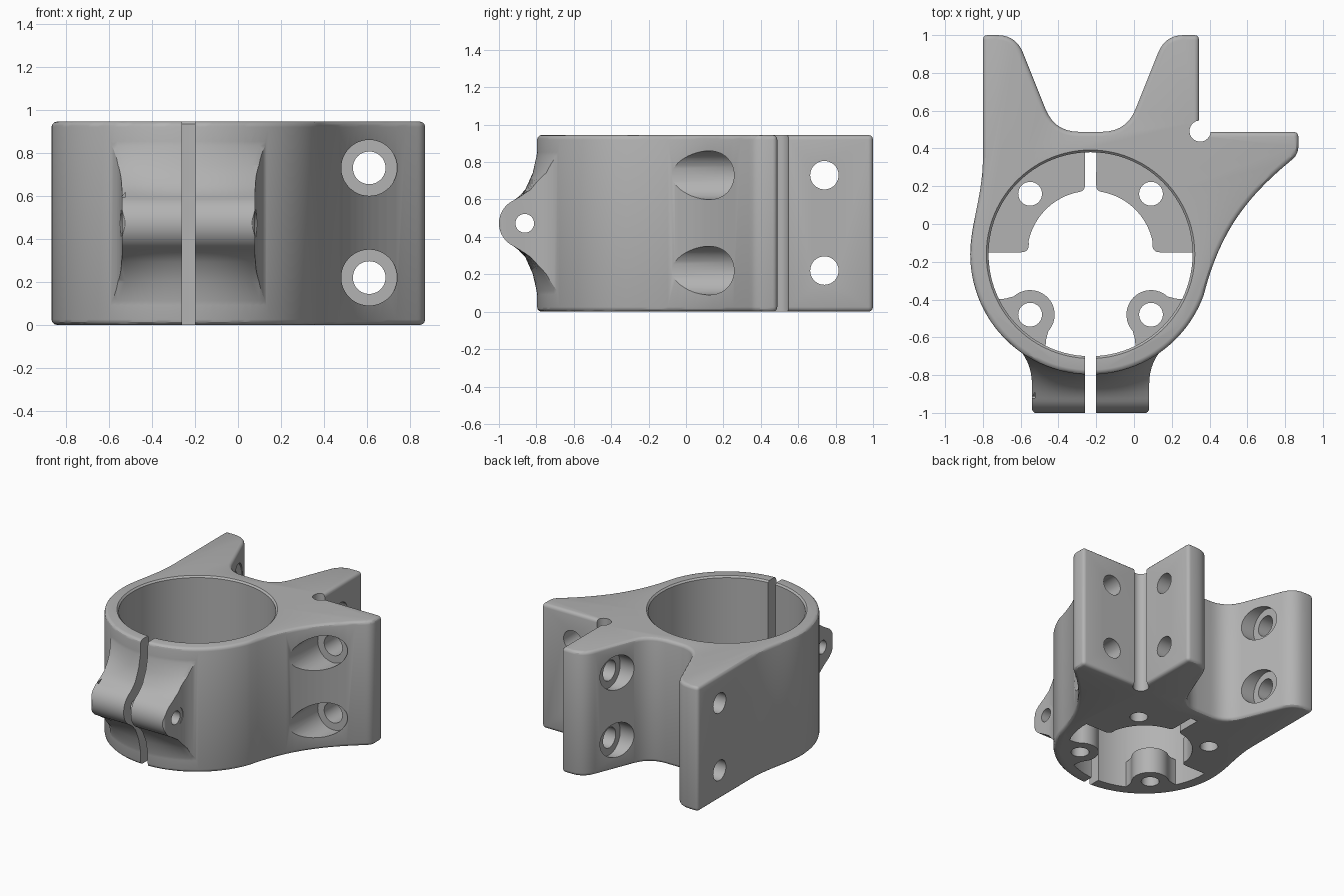
import bpy, bmesh, math
from mathutils import Vector, Matrix
from mathutils.geometry import interpolate_bezier

if "Cube" in bpy.data.objects:
    bpy.data.objects.remove(bpy.data.objects["Cube"])

H = 0.945            # body height
CX, CY = -0.23, -0.16  # bore centre
R_OUT, R_BORE = 0.637, 0.54
FLOOR = 0.2          # flange thickness
HOLE_Z = (0.22, 0.73)

grey = bpy.data.materials.new("machined grey")
grey.use_nodes = True
grey.diffuse_color = (0.45, 0.45, 0.45, 1)
grey.node_tree.nodes["Principled BSDF"].inputs["Base Color"].default_value = (0.45, 0.45, 0.45, 1)


def finish(bm, name):
    bmesh.ops.recalc_face_normals(bm, faces=bm.faces)
    mesh = bpy.data.meshes.new(name)
    bm.to_mesh(mesh)
    bm.free()
    mesh.materials.append(grey)
    ob = bpy.data.objects.new(name, mesh)
    bpy.context.collection.objects.link(ob)
    return ob


def prism(name, pts, z0, z1):
    bm = bmesh.new()
    face = bm.faces.new([bm.verts.new((p[0], p[1], z0)) for p in pts])
    ext = bmesh.ops.extrude_face_region(bm, geom=[face])
    bmesh.ops.translate(bm, vec=(0, 0, z1 - z0),
                        verts=[v for v in ext["geom"] if isinstance(v, bmesh.types.BMVert)])
    return finish(bm, name)


def rod(start, end, r, r2=None, n=48):
    a, b = Vector(start), Vector(end)
    rot = (b - a).to_track_quat("Z", "Y").to_matrix().to_4x4()
    bm = bmesh.new()
    bmesh.ops.create_cone(bm, cap_ends=True, segments=n, radius1=r, radius2=r2 or r,
                          depth=(b - a).length, matrix=Matrix.Translation((a + b) / 2) @ rot)
    return finish(bm, "cutter")


def arc(cx, cy, r, a0, a1, n):
    angles = [math.radians(a0 + (a1 - a0) * i / n) for i in range(n + 1)]
    return [(cx + r * math.cos(a), cy + r * math.sin(a)) for a in angles]


def curve(a, b, c, d, n=16):
    return [tuple(p)[:2] for p in interpolate_bezier(*[Vector((*q, 0)) for q in (a, b, c, d)], n)]


def rounded(pts, n=7):
    """Round every corner given as (x, y, setback)."""
    out = []
    for i, p in enumerate(pts):
        v = Vector(p[:2])
        if len(p) < 3:
            out.append(tuple(v))
            continue
        a = v + (Vector(pts[i - 1][:2]) - v).normalized() * p[2]
        b = v + (Vector(pts[(i + 1) % len(pts)][:2]) - v).normalized() * p[2]
        for k in range(n + 1):
            t = k / n
            out.append(tuple(a * (1 - t) ** 2 + v * 2 * t * (1 - t) + b * t * t))
    return out


def apply(ob, kind, **settings):
    mod = ob.modifiers.new(kind, kind)
    for key, value in settings.items():
        setattr(mod, key, value)
    bpy.ops.object.select_all(action="DESELECT")
    bpy.context.view_layer.objects.active = ob
    ob.select_set(True)
    bpy.ops.object.modifier_apply(modifier=mod.name)


def combine(ob, other, operation="DIFFERENCE"):
    apply(ob, "BOOLEAN", object=other, operation=operation, solver="EXACT")
    bpy.data.objects.remove(other)


def round_edges(ob, width):
    apply(ob, "BEVEL", width=width, segments=3, limit_method="ANGLE", angle_limit=math.radians(35))


# Main body: ring, side wing and two tapered arms
ring = arc(CX, CY, R_OUT, 180, 340, 56)
wing = curve(ring[-1], (0.45, -0.06), (0.58, 0.13), (0.83, 0.335))
left_side = curve((-0.8, 0.35), (-0.8, 0.15), (-0.867, 0), ring[0])
outline = rounded(ring + wing[1:] + [
    (0.87, 0.37, 0.04), (0.87, 0.488), (0.345, 0.488), (0.345, 1.0),
    (0.165, 1.0, 0.1), (-0.04, 0.488, 0.13), (-0.42, 0.488, 0.13),
    (-0.625, 1.0, 0.1), (-0.8, 1.0)] + left_side[:-1])
body = prism("clamp_bracket", outline, 0, H)
round_edges(body, 0.025)

# Clamp lug: nose section blended into the ring, trimmed to a flared plan
tail = [(-0.79, 0.43, 1), (-0.80, 0.36, 1), (-0.82, 0.27, 0.8), (-0.86, 0.18, 0.35),
        (-0.895, 0.143, 0.1)]
nose = [(y, z, 0) for y, z in arc(-0.865, 0, 0.135, 65, 0, 8)]
nose = [(-0.865 - (y + 0.865), z, w) for y, z, w in nose]
half = tail + nose
section = half + [(y, -z, w) for y, z, w in reversed(half[:-1])]
bm = bmesh.new()
rows = []
for i in range(25):
    u = -0.44 + 0.88 * i / 24
    sag = R_OUT - math.sqrt(R_OUT ** 2 - u * u)
    row = [bm.verts.new((CX + u, y + w * sag, H / 2 + z)) for y, z, w in section]
    row += [bm.verts.new((CX + u, -0.5, H / 2 + s * 0.43)) for s in (-1, 1)]
    rows.append(row)
for r0, r1 in zip(rows, rows[1:]):
    for k in range(len(r0)):
        j = (k + 1) % len(r0)
        bm.faces.new((r0[k], r0[j], r1[j], r1[k]))
bm.faces.new(rows[0])
bm.faces.new(rows[-1])
lug = finish(bm, "clamp_lug")
flare = curve((0.43, -0.6), (0.35, -0.69), (0.31, -0.74), (0.31, -0.86), 10)
side = flare + arc(0.285, -0.977, 0.025, 0, -90, 4)
plan = [(CX + u, y) for u, y in side] + [(CX - u, y) for u, y in reversed(side)]
combine(lug, prism("trim", plan, -0.1, H + 0.1), "INTERSECT")
combine(body, lug, "UNION")

# Bore with a fine edge break, and the clamp slit
combine(body, rod((CX, CY, -0.1), (CX, CY, H + 0.1), R_BORE, n=96))
combine(body, rod((CX, CY, H - 0.012), (CX, CY, H + 0.012), R_BORE, R_BORE + 0.024, n=96))
slit = [(CX - 0.03, -1.2), (CX + 0.03, -1.2), (CX + 0.03, -0.5), (CX - 0.03, -0.5)]
combine(body, prism("slit", slit, -0.1, H + 0.1))

# Clamp screw hole with spot faces on the flares
combine(body, rod((-1, -0.862, H / 2), (0.6, -0.862, H / 2), 0.05, n=32))
for s in (-1, 1):
    combine(body, rod((CX + s * 0.312, -0.862, H / 2), (CX + s * 0.6, -0.862, H / 2), 0.08, n=32))

# Relief groove in the corner between wing and arm
combine(body, rod((0.35, 0.492, -0.1), (0.35, 0.492, H + 0.1), 0.056, n=32))

# Counterbored screw holes in the wing and both arms
for z in HOLE_Z:
    combine(body, rod((0.61, -0.5, z), (0.61, 0.7, z), 0.076, n=40))
    combine(body, rod((0.61, -0.5, z), (0.61, 0.27, z), 0.13))
    combine(body, rod((-1, 0.74, z), (0.6, 0.74, z), 0.076, n=40))
    combine(body, rod((-0.58, 0.74, z), (0.125, 0.74, z), 0.13))

# Floor flange halves and small screw ears inside the bore
crescent = rounded(arc(0, 0, 0.58, 1, 87, 24) + [(0.03, 0.335, 0.03)]
                   + arc(0, 0, 0.335, 78, 12, 18) + [(0.325, 0.01, 0.045), (0.57, 0.01)])
ear = [(0.565, -0.19), (0.52, -0.222), (0.485, -0.238), (0.45, -0.235)]
ear = ear + arc(0.32, -0.32, 0.13, 48, 222, 24) + [(-v, -u) for u, v in reversed(ear)]
ear.append((0.42, -0.42))
for s in (-1, 1):
    for name, shape in (("floor_flange", crescent), ("screw_ear", ear)):
        combine(body, prism(name, [(CX + s * u, CY + v) for u, v in shape], 0, FLOOR), "UNION")
for s in (-1, 1):
    for t in (-1, 1):
        x, y = CX + s * 0.32, CY + t * 0.32
        combine(body, rod((x, y, -0.1), (x, y, 0.3), 0.063, n=32))

bpy.ops.object.select_all(action="DESELECT")
body.select_set(True)
bpy.context.view_layer.objects.active = body
bpy.ops.object.shade_smooth_by_angle(angle=math.radians(30))
